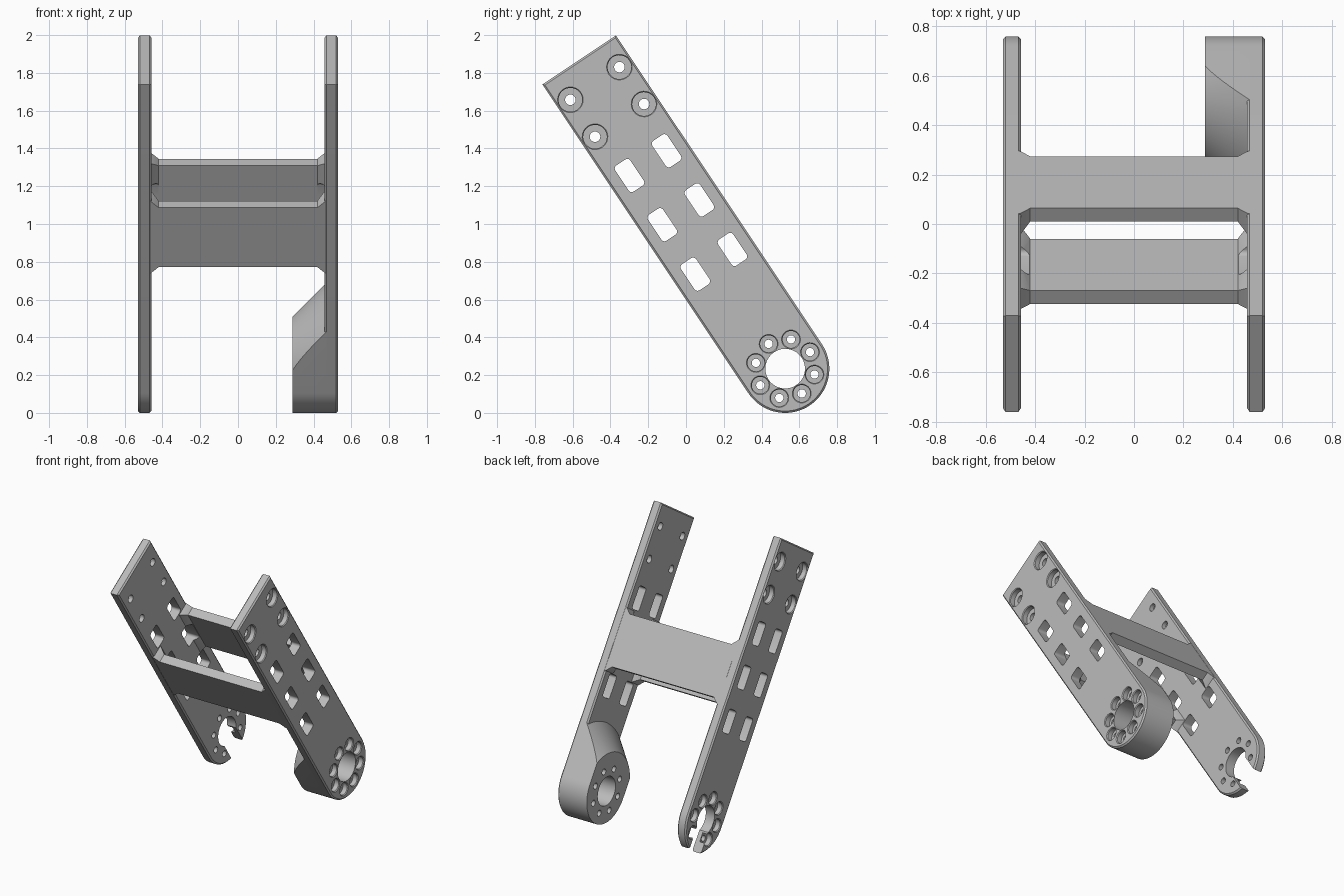
import bpy
import bmesh
from math import sin, cos, pi, hypot

if "Cube" in bpy.data.objects:
    bpy.data.objects.remove(bpy.data.objects["Cube"])

# Arm frame: u runs up the arm from the hub, v runs across it
HUB_Y, HUB_Z = 0.525, 0.234
UY, UZ = -0.555, 0.832
R, TOP = 0.234, 1.965
INNER, OUTER = 0.458, 0.53
BOSS = 0.288

metal = bpy.data.materials.new("light grey metal")
metal.use_nodes = True
grey = (0.5, 0.5, 0.5, 1)
metal.diffuse_color = grey
metal.node_tree.nodes["Principled BSDF"].inputs["Base Color"].default_value = grey


def place(x, u, v):
    return (x, HUB_Y + UY * u + UZ * v, HUB_Z + UZ * u - UY * v)


def loft(bm, rings):
    """Join (x, outline) rings into a closed solid."""
    loops = [[bm.verts.new(place(x, u, v)) for u, v in pts] for x, pts in rings]
    n = len(loops[0])
    for a, b in zip(loops, loops[1:]):
        for i in range(n):
            j = (i + 1) % n
            bm.faces.new((a[i], a[j], b[j], b[i]))
    bm.faces.new(loops[0])
    bm.faces.new(loops[-1])


def make(name, *solids):
    bm = bmesh.new()
    for rings in solids:
        loft(bm, rings)
    bmesh.ops.recalc_face_normals(bm, faces=bm.faces)
    mesh = bpy.data.meshes.new(name)
    bm.to_mesh(mesh)
    bm.free()
    mesh.materials.append(metal)
    ob = bpy.data.objects.new(name, mesh)
    bpy.context.collection.objects.link(ob)
    return ob


def activate(ob):
    bpy.ops.object.select_all(action="DESELECT")
    ob.select_set(True)
    bpy.context.view_layer.objects.active = ob


def boolean(ob, cutter, operation="DIFFERENCE"):
    activate(ob)
    mod = ob.modifiers.new("cut", "BOOLEAN")
    mod.operation = operation
    mod.solver = "EXACT"
    mod.object = cutter
    bpy.ops.object.modifier_apply(modifier=mod.name)


# Outlines in (u, v)
def circle(r, u=0, v=0, n=32):
    return [(u + r * cos(2 * pi * i / n), v + r * sin(2 * pi * i / n)) for i in range(n)]


def tongue(r, top, n=40):
    arc = [(-r * cos(a), r * sin(a)) for a in (pi * (i / n - 0.5) for i in range(n + 1))]
    return arc + [(top, r), (top, -r)]


def rect(u0, u1, v0, v1):
    return [(u0, v0), (u1, v0), (u1, v1), (u0, v1)]


def rounded(u, v, hu, hv, r, n=5):
    pts = []
    for k, (su, sv) in enumerate([(1, 1), (-1, 1), (-1, -1), (1, -1)]):
        for i in range(n + 1):
            a = pi / 2 * (k + i / n)
            pts.append((u + su * (hu - r) + r * cos(a), v + sv * (hv - r) + r * sin(a)))
    return pts


def bore(s, u, v, big, small):
    """Counterbored screw hole sunk from the outer face."""
    steps = [(0.56, big + 0.005), (OUTER, big + 0.005), (OUTER - 0.006, big),
             (0.49, big), (0.49, small), (0.25, small)]
    return [(s * x, circle(r, u, v, 24)) for x, r in steps]


# Cutters
windows = make("window_cutter", *[
    [(x, rounded(u, s * 0.118, 0.083, 0.048, 0.02)) for x in (-0.6, 0.6)]
    for u in (0.68, 0.995, 1.308) for s in (-1, 1)])
hub_hole = make("hub_hole_cutter", [(x, circle(0.105, n=48)) for x in (-0.6, 0.6)])
slot = make("slot_cutter", [(x, rect(-0.4, 0, -0.08, 0.08)) for x in (-0.6, -0.3)])


def bores(s):
    solids = [bore(s, 0.158 * cos(k * pi / 4), 0.158 * sin(k * pi / 4), 0.045, 0.022)
              for k in range(8)]
    solids += [bore(s, u, v, 0.063, 0.028) for u in (1.58, 1.815) for v in (-0.156, 0.156)]
    return make("screw_cutter", *solids)


parts, cutters = [], [windows, hub_hole, slot]

# Side arms, with softened rims
for name, s in (("left_arm", 1), ("right_arm", -1)):
    b = 0.01
    full, inset = tongue(R, TOP), tongue(R - b, TOP - b)
    arm = make(name, [(s * INNER, inset), (s * (INNER + b), full),
                      (s * (OUTER - b), full), (s * OUTER, inset)])
    screws = bores(s)
    cutters.append(screws)
    boolean(arm, windows)
    boolean(arm, hub_hole)
    boolean(arm, screws)
    if s < 0:
        boolean(arm, slot)
    else:
        # Hub boss on the inner side, trimmed by a cone
        boss = make("left_hub_boss", [(x, tongue(R, 0.6)) for x in (BOSS, INNER + 0.012)])
        cone = make("cone_cutter", [(BOSS - 0.05, circle(0.225, n=96)),
                                    (INNER + 0.05, circle(0.495, n=96))])
        cutters.append(cone)
        boolean(boss, cone, "INTERSECT")
        boolean(boss, hub_hole)
        boolean(boss, screws)
        parts.append(boss)
    parts.append(arm)

# Cross bars, flared where they meet the arms
for name, s in (("front_cross_bar", -1), ("back_cross_bar", 1)):
    rings = []
    for x, f in ((-INNER - 0.012, 0.042), (-INNER, 0.036), (-0.42, 0),
                 (0.42, 0), (INNER, 0.036), (INNER + 0.012, 0.042)):
        rings.append((x, rect(0.802 - f, 1.18 + f, s * (R - 0.001), s * (0.168 - f))))
    bar = make(name, rings)
    boolean(bar, windows)
    parts.append(bar)

for ob in cutters:
    bpy.data.objects.remove(ob)

for ob in parts:
    activate(ob)
    bpy.ops.object.shade_smooth_by_angle(angle=pi / 7)
